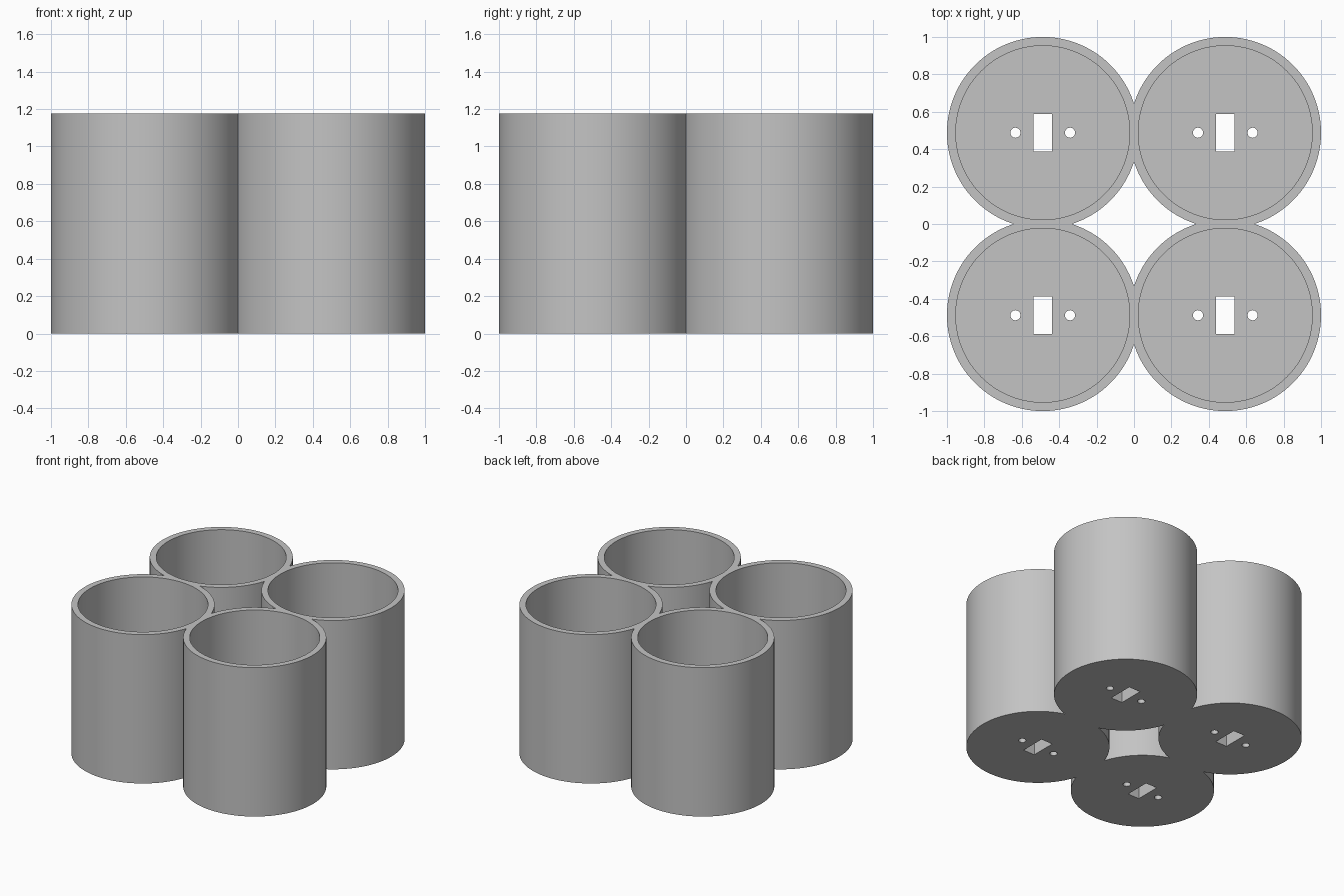
import bpy
import math

PITCH = 0.488      # cup centre offset from the middle
OUTER_R = 0.512
INNER_R = 0.465
HEIGHT = 1.175
FLOOR = 0.094

if "Cube" in bpy.data.objects:
    bpy.data.objects.remove(bpy.data.objects["Cube"], do_unlink=True)

grey = bpy.data.materials.new("plain grey")
grey.use_nodes = True
grey.diffuse_color = (0.55, 0.55, 0.55, 1)
grey.node_tree.nodes["Principled BSDF"].inputs["Base Color"].default_value = grey.diffuse_color


def cylinder(name, x, y, radius, z0, z1, sides):
    bpy.ops.mesh.primitive_cylinder_add(vertices=sides, radius=radius, depth=z1 - z0,
                                        location=(x, y, (z0 + z1) / 2))
    bpy.context.object.name = name
    return bpy.context.object


def box(name, x, y, width, length, z0, z1):
    bpy.ops.mesh.primitive_cube_add(size=1, location=(x, y, (z0 + z1) / 2))
    obj = bpy.context.object
    obj.name = name
    obj.scale = (width, length, z1 - z0)
    return obj


def combine(target, tool, operation):
    mod = target.modifiers.new(operation.lower(), "BOOLEAN")
    mod.operation = operation
    mod.solver = "EXACT"
    mod.object = tool
    bpy.context.view_layer.objects.active = target
    bpy.ops.object.modifier_apply(modifier=mod.name)
    bpy.data.objects.remove(tool, do_unlink=True)


centres = [(sx * PITCH, sy * PITCH) for sx in (-1, 1) for sy in (-1, 1)]

# Four overlapping outer bodies fused into one block
bodies = [cylinder("cup_body", x, y, OUTER_R, 0, HEIGHT, 128) for x, y in centres]
cups = bodies[0]
cups.name = "four_cup_holder"
for body in bodies[1:]:
    combine(cups, body, "UNION")

for x, y in centres:
    # Hollow interior
    combine(cups, cylinder("bore", x, y, INNER_R, FLOOR, HEIGHT + 0.2, 128), "DIFFERENCE")
    # Rectangular slot and two round holes through the floor
    combine(cups, box("slot", x, y, 0.1, 0.2, -0.1, FLOOR + 0.1), "DIFFERENCE")
    for side in (-1, 1):
        combine(cups, cylinder("screw_hole", x + side * 0.146, y, 0.027, -0.1, FLOOR + 0.1, 32),
                "DIFFERENCE")

cups.data.materials.clear()
cups.data.materials.append(grey)
bpy.ops.object.select_all(action="DESELECT")
cups.select_set(True)
bpy.context.view_layer.objects.active = cups
bpy.ops.object.transform_apply(location=True, rotation=True, scale=True)
bpy.ops.object.shade_smooth_by_angle(angle=math.radians(30))
